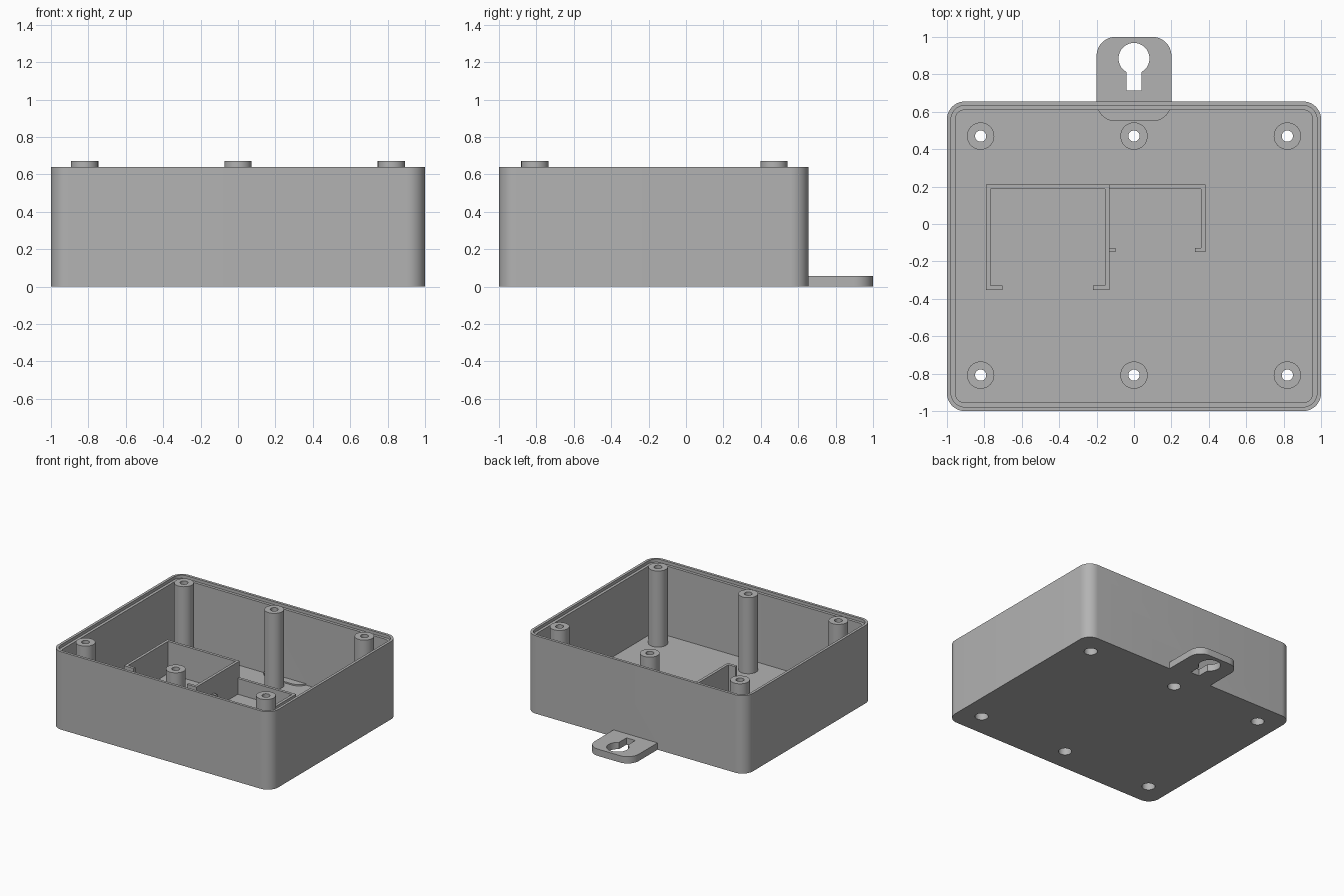
import bpy
import bmesh
from math import sin, cos, pi, radians

if "Cube" in bpy.data.objects:
    bpy.data.objects.remove(bpy.data.objects["Cube"], do_unlink=True)

grey = bpy.data.materials.new("plain_grey")
grey.use_nodes = True
COLOUR = (0.45, 0.45, 0.45, 1)
grey.diffuse_color = COLOUR
grey.node_tree.nodes["Principled BSDF"].inputs["Base Color"].default_value = COLOUR

# Main dimensions
X, Y0, Y1 = 1.0, -1.0, 0.655
HEIGHT, FLOOR, WALL = 0.64, 0.045, 0.045
LIP, LIP_DEPTH = 0.022, 0.025
POST_TOP, POST_R, SCREW_R, HEAD_R, HEAD_TOP = 0.67, 0.073, 0.03, 0.05, 0.3
POSTS = [(x, y) for x in (-0.82, 0, 0.82) for y in (-0.808, 0.47)]
T = 0.023


def finish(bm, name):
    bmesh.ops.recalc_face_normals(bm, faces=bm.faces)
    mesh = bpy.data.meshes.new(name)
    bm.to_mesh(mesh)
    bm.free()
    mesh.materials.append(grey)
    ob = bpy.data.objects.new(name, mesh)
    bpy.context.collection.objects.link(ob)
    return ob


def prism(name, outline, z0, z1):
    """Extrude a flat outline upward from z0 to z1."""
    bm = bmesh.new()
    base = bm.faces.new([bm.verts.new((x, y, z0)) for x, y in outline])
    top = bmesh.ops.extrude_face_region(bm, geom=[base])["geom"]
    verts = [v for v in top if isinstance(v, bmesh.types.BMVert)]
    bmesh.ops.translate(bm, verts=verts, vec=(0, 0, z1 - z0))
    return finish(bm, name)


def arc(cx, cy, r, start, end, n):
    angles = [radians(start + (end - start) * i / n) for i in range(n + 1)]
    return [(cx + r * cos(a), cy + r * sin(a)) for a in angles]


def rounded(x0, x1, y0, y1, r):
    corners = [(x1 - r, y1 - r), (x0 + r, y1 - r), (x0 + r, y0 + r), (x1 - r, y0 + r)]
    return [p for i, (cx, cy) in enumerate(corners)
            for p in arc(cx, cy, r, 90 * i, 90 * i + 90, 10)]


def box_outline(inset, r):
    return rounded(-X + inset, X - inset, Y0 + inset, Y1 - inset, r)


def boolean(target, tool, operation="DIFFERENCE"):
    mod = target.modifiers.new(operation.lower(), "BOOLEAN")
    mod.object, mod.operation, mod.solver = tool, operation, "EXACT"
    bpy.context.view_layer.objects.active = target
    bpy.ops.object.modifier_apply(modifier=mod.name)
    bpy.data.objects.remove(tool, do_unlink=True)


def smooth(ob):
    bpy.ops.object.select_all(action="DESELECT")
    ob.select_set(True)
    bpy.context.view_layer.objects.active = ob
    bpy.ops.object.shade_smooth_by_angle(angle=radians(30))


# Open box with a stepped rim
body = prism("enclosure_body", box_outline(0, 0.095), 0, HEIGHT)
boolean(body, prism("cavity", box_outline(WALL, 0.05), FLOOR, 1))
boolean(body, prism("rim_step", box_outline(LIP, 0.073), HEIGHT - LIP_DEPTH, 1))

# Hanging tab with a keyhole
boolean(body, prism("hanging_tab", rounded(-0.2, 0.2, 0.55, 1, 0.1), 0, 0.056), "UNION")
keyhole = arc(0, 0.885, 0.083, -61, 241, 32) + [(-0.04, 0.715), (0.04, 0.715)]
boolean(body, prism("keyhole", keyhole, -0.1, 0.2))

# Screw head holes through the floor
for x, y in POSTS:
    boolean(body, prism("screw_hole", arc(x, y, HEAD_R, 0, 348.75, 31), -0.1, 0.1))
smooth(body)

# Hollow screw posts, turned from one profile
PROFILE = [(HEAD_R, FLOOR), (POST_R, FLOOR), (POST_R, POST_TOP),
           (SCREW_R, POST_TOP), (SCREW_R, HEAD_TOP), (HEAD_R, HEAD_TOP)]
for i, (x, y) in enumerate(POSTS):
    bm = bmesh.new()
    ring = [bm.verts.new((r, 0, z)) for r, z in PROFILE]
    edges = [bm.edges.new((a, b)) for a, b in zip(ring, ring[1:] + ring[:1])]
    bmesh.ops.spin(bm, geom=ring + edges, axis=(0, 0, 1), cent=(0, 0, 0),
                   angle=2 * pi, steps=32)
    bmesh.ops.remove_doubles(bm, verts=bm.verts, dist=0.0001)
    post = finish(bm, f"screw_post_{i + 1}")
    post.location = (x, y, 0)
    smooth(post)

# Tall holder: three walls with two inward lips
L, R, B, F = -0.79, -0.132, 0.21, -0.352
tall = [(L, B), (L, F), (L + 0.087, F), (L + 0.087, F + T), (L + T, F + T), (L + T, B - T),
        (R - T, B - T), (R - T, F + T), (R - 0.087, F + T), (R - 0.087, F), (R, F), (R, B)]
prism("tall_holder", tall, FLOOR, 0.31)

# Low holder sharing the tall holder's side wall
E, G = 0.382, -0.15
low = [(R, B), (R, B - T), (E - T, B - T), (E - T, G + T), (E - 0.055, G + T),
       (E - 0.055, G), (E, G), (E, B)]
prism("low_holder", low, FLOOR, 0.175)
prism("low_holder_lip", [(R, G), (R + 0.033, G), (R + 0.033, G + T), (R, G + T)], FLOOR, 0.175)
